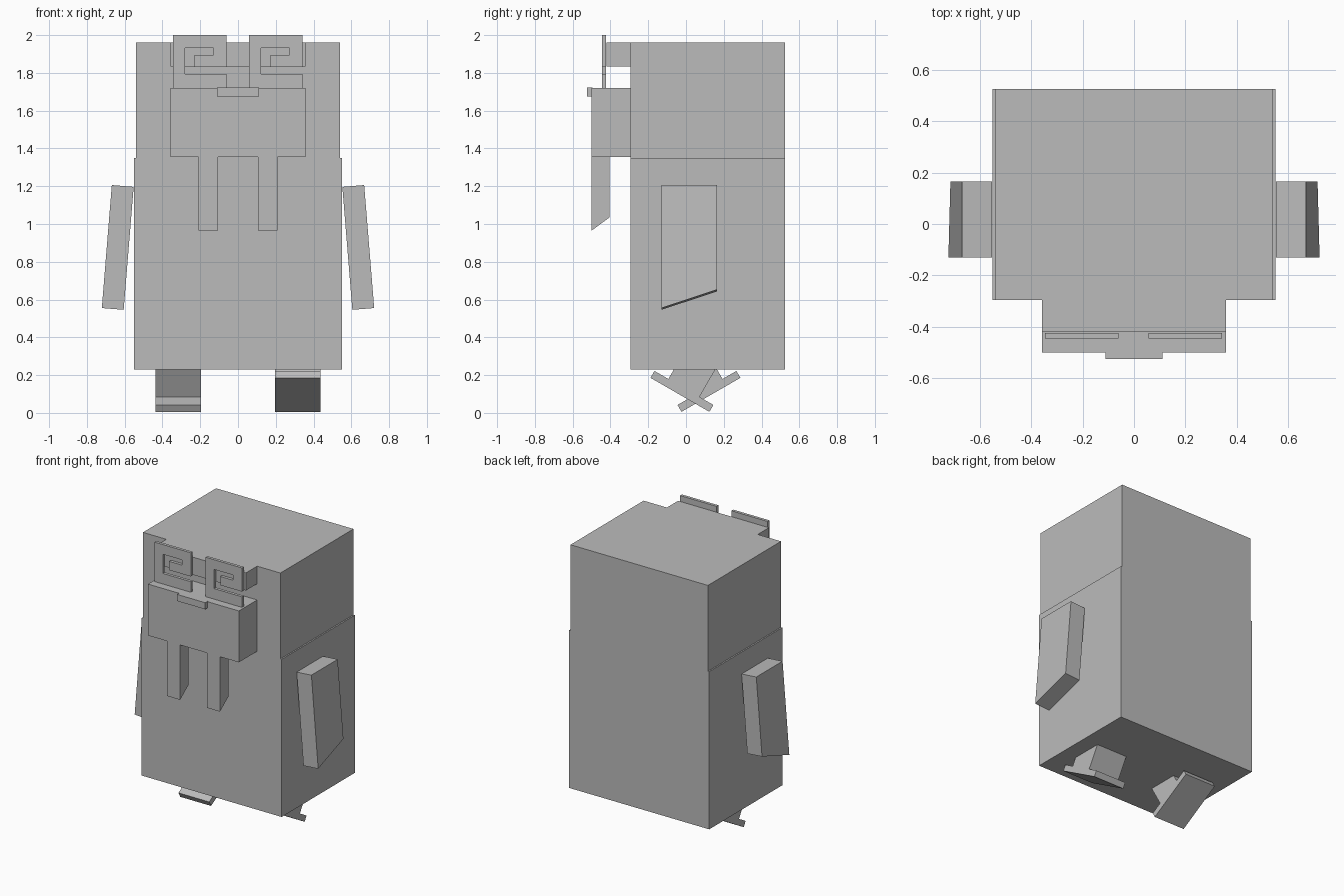
import bpy
import bmesh
from math import radians
from mathutils import Matrix, Vector

cube = bpy.data.objects.get("Cube")
if cube:
    bpy.data.objects.remove(cube, do_unlink=True)

grey = bpy.data.materials.new("plain grey")
grey.use_nodes = True
grey.diffuse_color = (0.5, 0.5, 0.5, 1)
grey.node_tree.nodes["Principled BSDF"].inputs["Base Color"].default_value = (0.5, 0.5, 0.5, 1)


def prism(name, profile, depth, matrix=Matrix()):
    """Extrude a flat profile of 3D points along the depth vector."""
    bm = bmesh.new()
    face = bm.faces.new([bm.verts.new(p) for p in profile])
    extruded = bmesh.ops.extrude_face_region(bm, geom=[face])["geom"]
    moved = [v for v in extruded if isinstance(v, bmesh.types.BMVert)]
    bmesh.ops.translate(bm, verts=moved, vec=Vector(depth))
    bmesh.ops.recalc_face_normals(bm, faces=bm.faces)
    bm.transform(matrix)
    mesh = bpy.data.meshes.new(name)
    bm.to_mesh(mesh)
    bm.free()
    mesh.materials.append(grey)
    obj = bpy.data.objects.new(name, mesh)
    bpy.context.scene.collection.objects.link(obj)
    return obj


def side_prism(name, points, x0, x1, matrix=Matrix()):
    """Profile given as (y, z), extruded from x0 to x1."""
    return prism(name, [(x0, y, z) for y, z in points], (x1 - x0, 0, 0), matrix)


def box(name, x0, x1, y0, y1, z0, z1, matrix=Matrix()):
    return side_prism(name, [(y0, z0), (y1, z0), (y1, z1), (y0, z1)], x0, x1, matrix)


# Torso, head, snout and brow
box("body", -0.55, 0.55, -0.295, 0.525, 0.23, 1.35)
box("head", -0.54, 0.54, -0.295, 0.525, 1.35, 1.96)
box("snout", -0.357, 0.357, -0.5, -0.295, 1.355, 1.72)
box("nose", -0.11, 0.11, -0.525, -0.495, 1.675, 1.722)
box("brow", -0.357, 0.357, -0.42, -0.295, 1.835, 1.96)

# Eye plates, each cut by a hooked slot open on its right edge
eye = [(0, 1.72), (0.285, 1.72), (0.285, 1.795), (0.065, 1.795), (0.065, 1.931),
       (0.215, 1.931), (0.215, 1.894), (0.115, 1.894), (0.115, 1.832),
       (0.285, 1.832), (0.285, 2.0), (0, 2.0)]
for name, x in (("right_eye", -0.345), ("left_eye", 0.057)):
    prism(name, [(x + u, -0.444, z) for u, z in eye], (0, 0.021, 0))

tusk = [(-0.5, 0.965), (-0.405, 1.035), (-0.405, 1.36), (-0.5, 1.36)]
arm = [(-0.13, 0), (0.165, 0), (0.165, -0.555), (-0.13, -0.653)]
for side, s in (("left", 1), ("right", -1)):
    side_prism(side + "_tusk", tusk, s * 0.105, s * 0.208)

    # Arm hinged at its outer top edge and splayed outward
    hinge = Matrix.Translation((s * 0.668, 0, 1.206)) @ Matrix.Rotation(radians(-4.65 * s), 4, "Y")
    side_prism(side + "_arm", arm, -0.116 * s, 0, hinge)

    # Foot and leg in mid-stride, tipped opposite ways
    centre = Matrix.Translation((s * 0.316, 0.05 + s * -0.061, 0.132))
    stride = centre @ Matrix.Rotation(radians(-30 * s), 4, "X")
    box(side + "_foot", -0.121, 0.121, -0.18, 0.18, -0.042, 0, stride)
    box(side + "_leg", -0.121, 0.121, -0.095, 0.095, 0, 0.19, stride)
